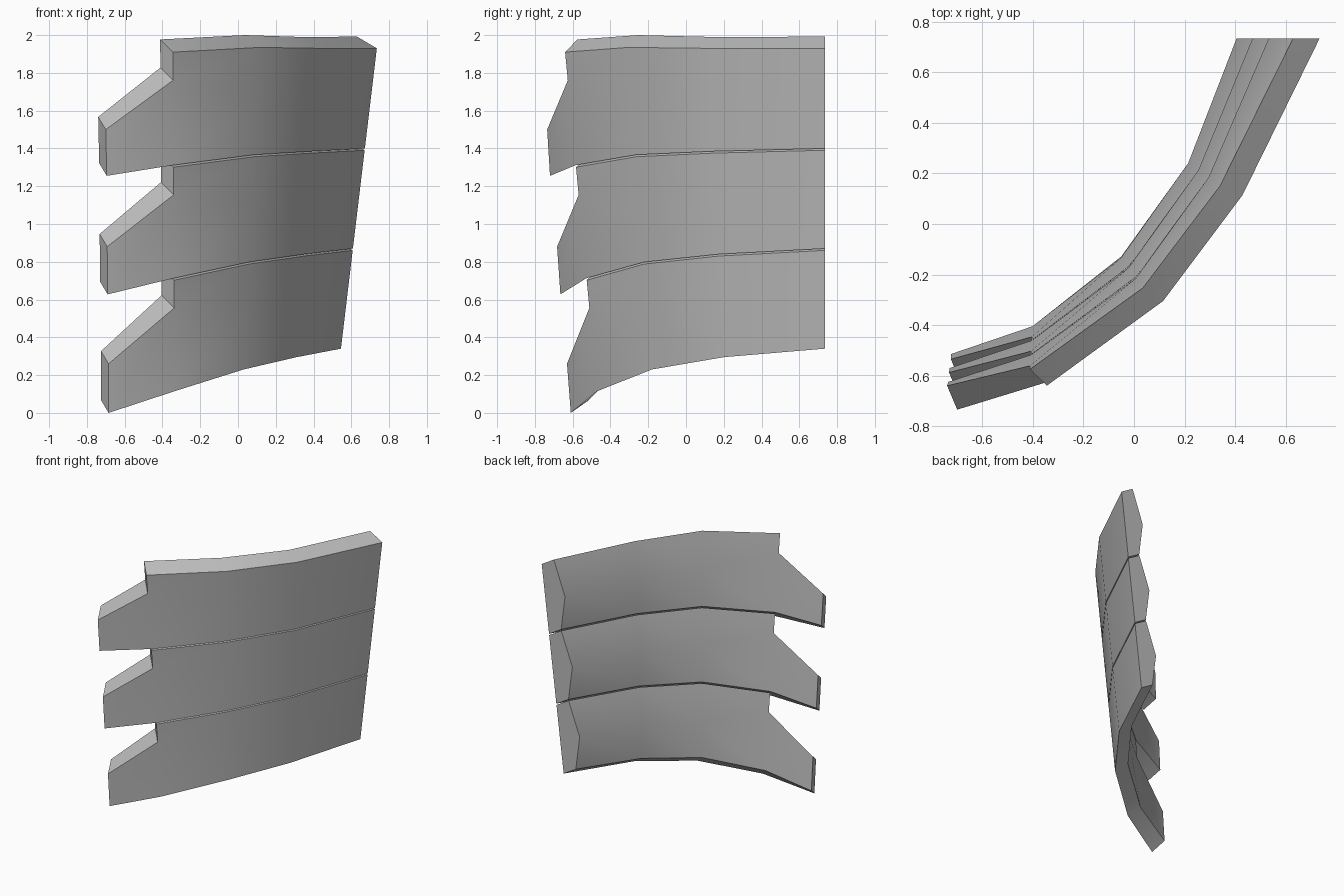
import bpy, bmesh, math
from mathutils import Vector

if "Cube" in bpy.data.objects:
    bpy.data.objects.remove(bpy.data.objects["Cube"], do_unlink=True)

grey = bpy.data.materials.new("plain grey")
grey.use_nodes = True
colour = (0.5, 0.5, 0.5, 1)
grey.diffuse_color = colour
grey.node_tree.nodes["Principled BSDF"].inputs["Base Color"].default_value = colour

# Outer surface: upper and lower rim at four stations along the curve
UPPER = [Vector(p) for p in ((-.345, -.64, 1.91), (.115, -.305, 1.935),
                             (.43, .115, 1.93), (.735, .735, 1.93))]
LOWER = [Vector(p) for p in ((-.335, -.47, .115), (.03, -.18, .23),
                             (.31, .2, .295), (.545, .735, .34))]
# Pointed tip of the first and last plate: lower and upper corner
TIP_FIRST = [Vector((-.695, -.72, 1.255)), Vector((-.7, -.735, 1.5))]
TIP_LAST = [Vector((-.685, -.61, 0)), Vector((-.685, -.63, .26))]
# Thickness towards the inner side at the tip and each station
INWARD = [Vector(p) for p in ((-.04, .095, .067), (-.067, .065, .067),
                              (-.08, .052, .065), (-.09, .035, .06), (-.105, 0, .062))]
# Extra swelling of the inner side halfway up each plate
SWELL = [Vector(p) for p in ((0, 0, 0), (0, 0, 0), (-.015, .015, 0),
                             (-.025, .02, 0), (-.065, 0, 0))]
COUNT = 3


def plate_columns(i):
    """Rows low, middle and high on the outer surface; the tip has no high row."""
    tip = [a.lerp(b, i / (COUNT - 1)) for a, b in zip(TIP_FIRST, TIP_LAST)]
    columns = [tip]
    start, end = i / COUNT + (0.006 if i else 0), (i + 1) / COUNT
    for s, (up, low) in enumerate(zip(UPPER, LOWER)):
        high, bottom = up.lerp(low, start), up.lerp(low, end)
        columns.append([bottom, high.lerp(bottom, 0.25 if s == 0 else 0.5), high])
    return columns


def build_plate(name, i):
    bm = bmesh.new()
    outer, inner = [], []
    for s, column in enumerate(plate_columns(i)):
        outer.append([bm.verts.new(p) for p in column])
        inner.append([bm.verts.new(p + INWARD[s] + (SWELL[s] if r == 1 else Vector()))
                      for r, p in enumerate(column)])
    # Broad outer and inner faces
    for side in (outer, inner):
        for a, b in zip(side, side[1:]):
            for r in range(len(a) - 1):
                bm.faces.new((a[r], b[r], b[r + 1], a[r + 1]))
    # Rim closing the boundary between both sides
    def boundary(side):
        return ([c[0] for c in side] + side[-1][1:]
                + [c[2] for c in side[-2:0:-1]] + [side[1][1], side[0][1]])
    front, back = boundary(outer), boundary(inner)
    for k in range(len(front)):
        n = (k + 1) % len(front)
        bm.faces.new((front[k], front[n], back[n], back[k]))
    bmesh.ops.recalc_face_normals(bm, faces=bm.faces)
    mesh = bpy.data.meshes.new(name)
    bm.to_mesh(mesh)
    bm.free()
    mesh.materials.append(grey)
    plate = bpy.data.objects.new(name, mesh)
    bpy.context.collection.objects.link(plate)
    bpy.ops.object.select_all(action="DESELECT")
    plate.select_set(True)
    bpy.context.view_layer.objects.active = plate
    bpy.ops.object.shade_smooth_by_angle(angle=math.radians(35))


for i, name in enumerate(("upper_plate", "middle_plate", "lower_plate")):
    build_plate(name, i)
